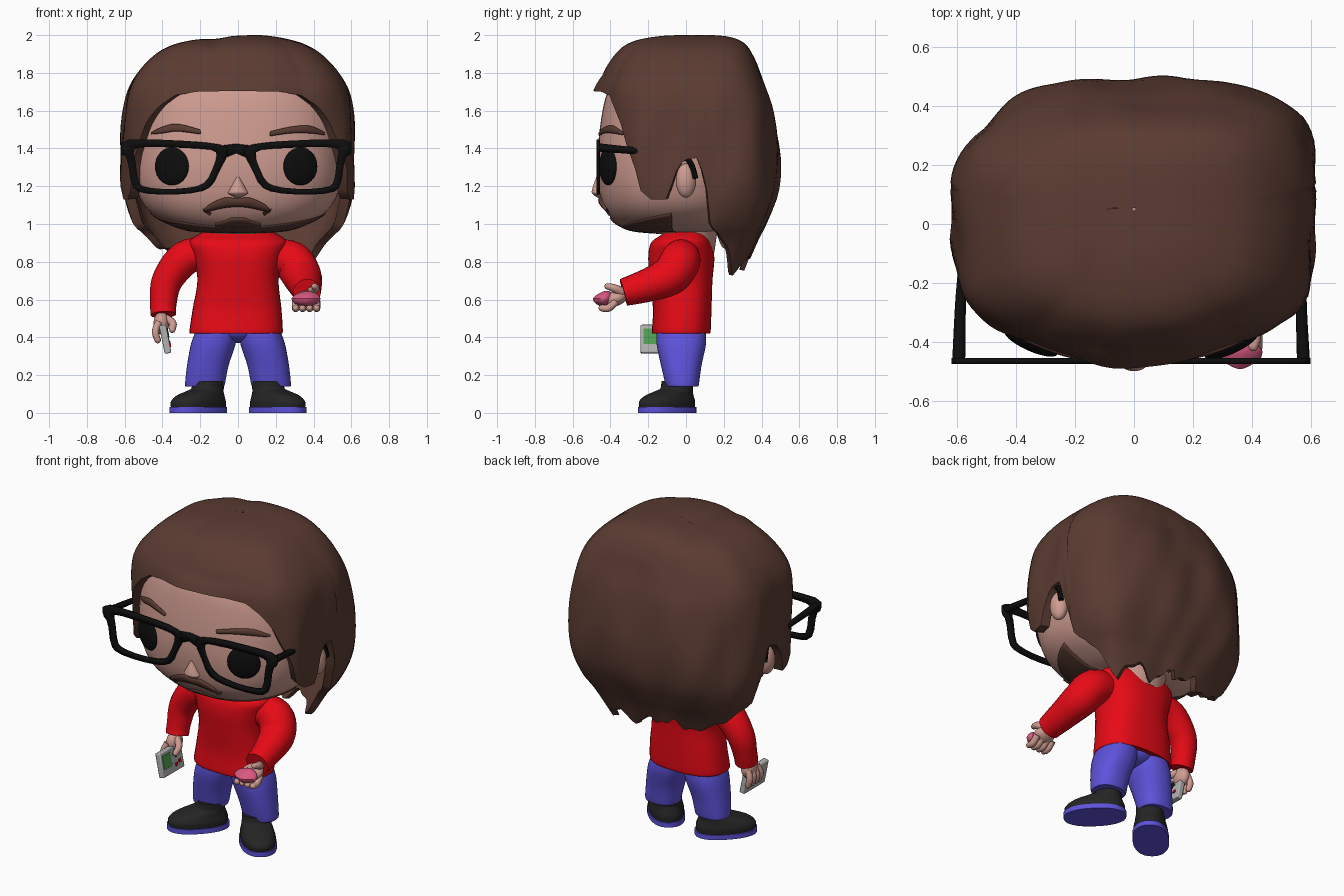
import bpy, bmesh
from math import sin, cos, pi, radians, degrees, exp
from mathutils import Vector, Matrix

if "Cube" in bpy.data.objects:
    bpy.data.objects.remove(bpy.data.objects["Cube"])


def material(name, *rgb):
    m = bpy.data.materials.new(name)
    m.diffuse_color = (*rgb, 1)
    m.use_nodes = True
    m.node_tree.nodes["Principled BSDF"].inputs["Base Color"].default_value = m.diffuse_color
    return m


HAIR = material("brown", .105, .045, .032)
SKIN = material("skin", .62, .33, .28)
RED = material("red", .8, .003, .008)
BLUE = material("blue", .11, .085, .7)
BLACK = material("black", .004, .004, .004)
SHOE = material("dark", .018, .018, .018)
PINK = material("pink", .7, .1, .22)
GREY = material("grey", .45, .45, .45)
GREEN = material("green", .08, .35, .08)


def spline(rows, k=5):
    """Catmull-Rom through rows of numbers."""
    out, n = [], len(rows)
    for i in range(n - 1):
        a, b, c, d = rows[max(i - 1, 0)], rows[i], rows[i + 1], rows[min(i + 2, n - 1)]
        for j in range(k):
            t = j / k
            out.append([.5 * (2 * q + (r - p) * t + (2 * p - 5 * q + 4 * r - s) * t * t
                              + (3 * q - p - 3 * r + s) * t ** 3) for p, q, r, s in zip(a, b, c, d)])
    return out + [list(rows[-1])]


def lookup(table, v):
    """Linear interpolation of a table keyed on its rising first column."""
    for a, b in zip(table, table[1:]):
        if v <= b[0]:
            t = max(0, (v - a[0]) / max(b[0] - a[0], 1e-6))
            return [p + (q - p) * t for p, q in zip(a, b)]
    return list(table[-1])


def grid(name, rows, mat, wrap=True, caps=False, thick=0, offset=-1):
    """Quad surface over rows of points."""
    w = len(rows[0])
    verts = [p for r in rows for p in r]
    faces = [(i * w + j, (i + 1) * w + j, (i + 1) * w + (j + 1) % w, i * w + (j + 1) % w)
             for i in range(len(rows) - 1) for j in range(w if wrap else w - 1)]
    if caps:
        faces += [tuple(range(w)), tuple(range(len(verts) - w, len(verts)))]
    me = bpy.data.meshes.new(name)
    me.from_pydata(verts, [], faces)
    if caps:
        bm = bmesh.new()
        bm.from_mesh(me)
        bmesh.ops.recalc_face_normals(bm, faces=bm.faces)
        bm.to_mesh(me)
        bm.free()
    me.materials.append(mat)
    ob = bpy.data.objects.new(name, me)
    bpy.context.collection.objects.link(ob)
    if thick:
        s = ob.modifiers.new("thickness", 'SOLIDIFY')
        s.thickness, s.offset = thick, offset
    return ob


def radius(a, b, phi, n):
    return (abs(sin(phi) / a) ** n + abs(cos(phi) / b) ** n) ** (-1 / n)


def ring(z, cx, cy, rx, ry, n=2, seg=40):
    angles = [2 * pi * j / seg for j in range(seg)]
    return [(cx + radius(rx, ry, p, n) * sin(p), cy - radius(rx, ry, p, n) * cos(p), z) for p in angles]


def loft(name, rows, mat, n=2, k=5):
    return grid(name, [ring(*r, n) for r in spline(rows, k)], mat, caps=True)


def tube(name, pts, mat, seg=20, k=5, round_end=False):
    """Round sweep through (x, y, z, radius) points."""
    pts = spline(pts, k)
    if round_end:
        e, d = pts[-1], (Vector(pts[-1][:3]) - Vector(pts[-2][:3])).normalized()
        pts += [[*(Vector(e[:3]) + d * e[3] * sin(a)), e[3] * cos(a)] for a in (.5, 1, 1.4)]
    P = [Vector(p[:3]) for p in pts]
    q, last, rows = None, None, []
    for i, p in enumerate(pts):
        t = (P[min(i + 1, len(P) - 1)] - P[max(i - 1, 0)]).normalized()
        q = t.to_track_quat('Z', 'Y') if q is None else last.rotation_difference(t) @ q
        last = t
        rows.append([P[i] + q @ Vector((p[3] * cos(2 * pi * j / seg), p[3] * sin(2 * pi * j / seg), 0))
                     for j in range(seg)])
    return grid(name, rows, mat, caps=True)


def ball(name, loc, size, mat, rot=(0, 0, 0), box=False):
    (bpy.ops.mesh.primitive_cube_add(size=2) if box else
     bpy.ops.mesh.primitive_uv_sphere_add(segments=28, ring_count=18))
    ob = bpy.context.object
    ob.name, ob.location, ob.scale, ob.rotation_euler = name, loc, size, rot
    ob.data.materials.append(mat)
    if box:
        bpy.ops.object.transform_apply(location=False, rotation=False)
        b = ob.modifiers.new("bevel", 'BEVEL')
        b.width, b.segments = min(size) * .35, 2
    return ob


# Head
HEAD = spline([(.95, 0, -.02, .08, .10), (.965, 0, -.06, .25, .22), (1.0, 0, -.06, .36, .30),
               (1.05, 0, -.06, .45, .35), (1.12, 0, -.06, .51, .385), (1.22, 0, -.06, .545, .405),
               (1.35, 0, -.06, .555, .41), (1.55, 0, -.05, .55, .40), (1.7, 0, -.04, .51, .375),
               (1.82, 0, -.02, .42, .32), (1.9, 0, 0, .25, .2)], 4)
grid("head", [ring(*r, 2.4, 64) for r in HEAD], SKIN, caps=True)
loft("neck", [(.85, 0, .03, .17, .12), (1.0, 0, .03, .2, .15), (1.15, 0, .05, .4, .22)], SKIN)


def face_y(x, z):
    _, cx, cy, rx, ry = lookup(HEAD, z)
    return cy - ry * max(0, 1 - abs((x - cx) / rx) ** 2.4) ** (1 / 2.4)


def patch(name, pts, mat, off, thick=.035):
    """Strip of (x, top z, bottom z) laid on the face."""
    pts = spline(pts, 5)
    rows = [[(x, face_y(x, b + (t - b) * u) - off * (.6 + 1.6 * u * (1 - u)), b + (t - b) * u)
             for x, t, b in pts] for u in (1, .75, .5, .25, 0)]
    return grid(name, rows, mat, wrap=False, thick=thick)


# Facial features
patch("left_eyebrow", [(-.46, 1.485, 1.475), (-.40, 1.515, 1.48), (-.32, 1.53, 1.49), (-.20, 1.5, 1.475)], HAIR, .015)
patch("right_eyebrow", [(.17, 1.49, 1.465), (.28, 1.515, 1.48), (.38, 1.52, 1.48), (.46, 1.485, 1.47)], HAIR, .015)
patch("moustache", [(-.185, 1.07, 1.065), (-.15, 1.105, 1.068), (-.07, 1.14, 1.085), (0, 1.135, 1.09),
                    (.06, 1.14, 1.085), (.14, 1.105, 1.068), (.175, 1.07, 1.065)], HAIR, .02, .045)
patch("goatee", [(-.12, 1.0, .968), (-.07, 1.015, .967), (-.03, 1.03, .967), (.03, 1.03, .967), (.07, 1.015, .967),
                 (.12, 1.0, .968)], HAIR, .015)
beard = []
for i in range(9):
    row = []
    for j in range(45):
        p = radians(-88 + 4 * j)
        z = .952 + (.03 + .075 * (p / 1.53) ** 2) * (1 - i / 8)
        _, cx, cy, rx, ry = lookup(HEAD, z)
        r = radius(rx, ry, p, 2.4) + .006
        row.append((cx + r * sin(p), cy - r * cos(p), z - .004))
    beard.append(row)
grid("jaw_beard", beard, HAIR, wrap=False, thick=.02)
loft("nose", [(1.14, 0, -.455, .012, .015), (1.16, 0, -.46, .05, .035), (1.18, 0, -.46, .045, .038),
              (1.25, 0, -.455, .008, .02)], SKIN)
for s, side in ((-1, "left"), (1, "right")):
    x = s * .34 - .01
    ball(side + "_eye", (x, face_y(x, 1.305) + .004, 1.305), (.098, .028, .1), BLACK, (0, 0, s * .42))
    ball(side + "_ear", (s * .565, 0, 1.23), (.045, .055, .09), SKIN, (0, 0, s * .3))


def rounded(loop):
    """One corner-cutting pass on a closed loop."""
    return [tuple(.75 * a + .25 * b if f else .25 * a + .75 * b for a, b in zip(p, q))
            for p, q in zip(loop, loop[1:] + loop[:1]) for f in (1, 0)]


# Glasses
OUTER = [(.045, 1.415), (.2, 1.437), (.45, 1.449), (.61, 1.447), (.61, 1.375), (.575, 1.35), (.555, 1.2),
         (.51, 1.163), (.36, 1.153), (.2, 1.165), (.125, 1.2), (.085, 1.29), (.045, 1.36)]
INNER = [(.107, 1.39), (.2, 1.4), (.45, 1.409), (.54, 1.402), (.543, 1.37), (.535, 1.35), (.52, 1.22),
         (.485, 1.194), (.36, 1.183), (.21, 1.196), (.155, 1.225), (.12, 1.3), (.103, 1.35)]
for s, side in ((-1, "left"), (1, "right")):
    grid(side + "_glasses_rim", [[(s * x - .01, -.465, z) for x, z in rounded(loop)] for loop in (OUTER, INNER)],
         BLACK, thick=.02, offset=0)
    tube(side + "_glasses_arm", [(s * .585 - .01, -.46, 1.405, .022), (s * .578 - .01, -.25, 1.385, .018),
         (s * .575, -.05, 1.36, .014), (s * .585, .02, 1.33, .015), (s * .59, .05, 1.24, .016)], BLACK, 8)
grid("glasses_bridge", [[(x - .01, -.465, z) for x, z in r] for r in
     ([(-.07, 1.416), (0, 1.425), (.07, 1.416)], [(-.07, 1.345), (0, 1.375), (.07, 1.345)])],
     BLACK, wrap=False, thick=.02, offset=0)

# Hair: dome (z, half width, front y, back y) trimmed by a hem height per angle, then turned inward
DOME = spline([(1.985, .005, .045, .055), (1.982, .16, -.13, .2), (1.95, .34, -.29, .30), (1.88, .46, -.38, .355),
               (1.75, .565, -.45, .41), (1.6, .605, -.46, .46), (1.35, .617, -.44, .495), (1.15, .612, -.41, .48),
               (1.0, .565, -.36, .42), (.9, .49, -.3, .37), (.7, .38, -.2, .29)], 6)
HEM = [(0, 1.705), (25, 1.70), (38, 1.68), (46, 1.62), (52, 1.54), (58, 1.40), (62, 1.32), (64.5, 1.18),
       (70, 1.13), (78, 1.13), (82, 1.27), (86, 1.34), (93, 1.35), (97, 1.22), (100, 1.0), (108, .9),
       (122, .77), (140, .80), (160, .79), (180, .82)]
COLS, ROWS = 144, 36
columns = []
for j in range(COLS):
    p = -pi + 2 * pi * j / COLS
    deg = abs(degrees(p))
    hem = lookup(HEM, deg)[1]
    if deg > 104:
        hem += .03 * sin(11 * p) + .015 * sin(23 * p) + (.04 if p < 0 else 0)
    end = next((i for i, r in enumerate(DOME) if r[0] <= hem), len(DOME) - 1)
    end = end - 1 + (DOME[end - 1][0] - hem) / (DOME[end - 1][0] - DOME[end][0])
    n = lookup([(0, 2.3), (40, 2.3), (65, 3.2), (90, 3.2), (120, 3.8 if p > 0 else 2.4), (180, 3)], deg)[1]
    col = []
    for i in range(ROWS + 1):
        u = end * i / ROWS
        _, z, rx, yf, yb = lookup([[k, *r] for k, r in enumerate(DOME[int(u):int(u) + 2], int(u))], u)
        cy = min(.03, yb) if rx > .1 else (yf + yb) / 2
        r = radius(rx, cy - yf if deg < 90 else yb - cy, p, n)
        low = min(1, (2 - z) * 2)
        r *= 1 + low * (.012 * sin(7 * p + 5 * z) + .008 * sin(13 * p - 9 * z))
        r += .03 * exp(-(deg / 30) ** 2) * max(0, (1.8 - z) / .1)      # fringe flick
        x = r * sin(p)
        if z > 1.8:                                                    # crown swell and parting
            z += .015 * exp(-((x - .12) / .25) ** 2) - .012 * exp(-((x + .12) / .06) ** 2)
        col.append((x, cy - r * cos(p), z))
    col += [(x * .91, .03 + (y - .03) * .91, z + .004) for x, y, z in col[:ROWS // 2:-2]]
    columns.append(col)
grid("hair", list(map(list, zip(*columns))), HAIR)

# Sweater
loft("sweater", [(.425, -.01, -.025, .235, .145), (.43, -.01, -.025, .247, .155), (.55, -.005, -.02, .235, .155),
                 (.7, 0, -.025, .215, .165), (.82, 0, -.025, .235, .175), (.9, 0, -.025, .26, .16),
                 (.94, 0, -.01, .22, .125), (.97, 0, 0, .15, .1)], RED, 2.5)
tube("left_sleeve", [(-.16, -.01, .85, .08), (-.28, -.01, .82, .092), (-.375, -.01, .70, .082), (-.395, -.03, .58, .07),
                     (-.395, -.045, .52, .068)], RED)
tube("right_sleeve", [(.16, -.03, .83, .09), (.28, -.03, .805, .107), (.335, -.08, .73, .105),
                      (.355, -.19, .68, .09), (.365, -.33, .638, .073)], RED)

# Trousers, shoes and soles
for s, side in ((-1, "left"), (1, "right")):
    loft(side + "_trouser_leg", [(.14, s * .175, -.02, .095, .08), (.15, s * .175, -.02, .105, .088),
         (.25, s * .16, -.025, .11, .107), (.36, s * .132, -.025, .118, .13),
         (.43, s * .115, -.025, .11, .13), (.46, s * .11, -.025, .10, .12)], BLUE, 2.3)
    turn = Matrix.Translation((s * .21, -.1, 0)) @ Matrix.Rotation(s * radians(44), 4, 'Z')
    shoe = loft(side + "_shoe", [(.025, 0, 0, .098, .174), (.06, 0, 0, .1, .174), (.09, 0, .015, .092, .15),
                (.115, 0, .05, .085, .105), (.13, 0, .07, .08, .085), (.17, 0, .075, .08, .08)], SHOE, 2.3)
    sole = loft(side + "_sole", [(0, 0, 0, .105, .182), (.03, 0, 0, .105, .182)], BLUE, 2.3, 1)
    for ob in (shoe, sole):
        ob.data.transform(turn)

# Crotch joining the legs
ball("trouser_seat", (0, -.025, .43), (.14, .12, .06), BLUE)

# Hands
ball("left_palm", (-.405, -.06, .475), (.042, .06, .06), SKIN)
ball("right_palm", (.365, -.375, .605), (.065, .065, .04), SKIN, (.3, 0, 0))
for i in range(4):
    y, x = -.125 + .036 * i, .305 + .037 * i
    tube("left_finger", [(-.42, y * .8 - .01, .48, .019), (-.437, y, .43, .019), (-.425, y, .385, .017)],
         SKIN, 12, round_end=True)
    tube("right_finger", [(x, -.37, .59, .02), (x, -.41, .555, .02), (x, -.445, .555, .018)],
         SKIN, 12, round_end=True)
tube("left_thumb", [(-.38, -.07, .5, .022), (-.345, -.10, .475, .02), (-.348, -.13, .44, .017)], SKIN, 12, round_end=True)
tube("right_thumb", [(.39, -.34, .64, .026), (.41, -.38, .66, .022), (.405, -.415, .67, .017)], SKIN, 12, round_end=True)

# Handheld console, screen facing the leg
tilt = Matrix.Translation((-.385, -.135, .39)) @ Matrix.Rotation(-.2, 4, 'Y')
for name, loc, size, mat in (("console_body", (0, 0, 0), (.018, .105, .076), GREY),
                             ("console_screen", (.018, -.05, .012), (.003, .04, .042), GREEN),
                             ("console_pad_bar", (.018, .035, .03), (.006, .024, .007), SHOE),
                             ("console_pad_post", (.018, .035, .03), (.006, .007, .024), SHOE),
                             ("console_button", (.018, .03, -.035), (.006, .01, .01), RED),
                             ("console_button", (.018, .065, -.025), (.006, .01, .01), RED)):
    ball(name, tilt @ Vector(loc), size, mat, (0, -.2, 0), box=True)

# Pink gem held in the right palm
loft("pink_gem", [(.565, .36, -.435, .02, .02), (.58, .36, -.435, .06, .045), (.605, .36, -.435, .077, .058),
                  (.63, .365, -.425, .055, .04), (.645, .37, -.42, .012, .012)], PINK, 1.5, 2)

bpy.ops.object.select_all(action='SELECT')
bpy.ops.object.shade_smooth_by_angle(angle=radians(45))
